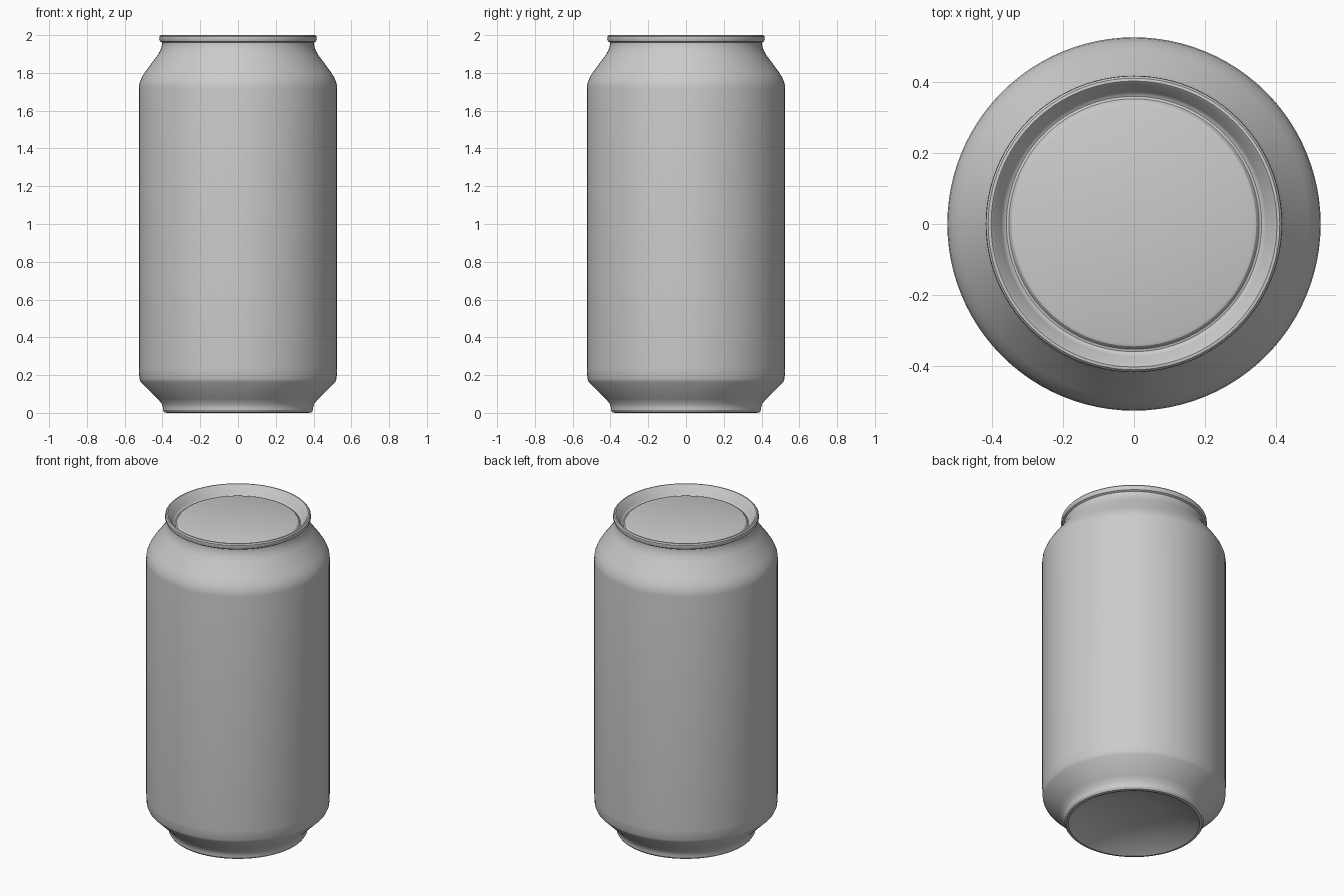
import bpy, bmesh, math

cube = bpy.data.objects.get("Cube")
if cube:
    bpy.data.objects.remove(cube, do_unlink=True)

metal = bpy.data.materials.new("plain grey metal")
metal.use_nodes = True
grey = (0.6, 0.6, 0.6, 1)
metal.diffuse_color = grey
metal.node_tree.nodes["Principled BSDF"].inputs["Base Color"].default_value = grey


def lathe(name, profile, steps=96, angle=30):
    """Spin (radius, height) points around z; end points on the axis close it."""
    bm = bmesh.new()
    verts = [bm.verts.new((r, 0, z)) for r, z in profile]
    edges = [bm.edges.new(pair) for pair in zip(verts, verts[1:])]
    bmesh.ops.spin(bm, geom=verts + edges, cent=(0, 0, 0), axis=(0, 0, 1),
                   angle=math.tau, steps=steps, use_duplicate=False)
    bmesh.ops.remove_doubles(bm, verts=bm.verts, dist=0.0005)
    bmesh.ops.recalc_face_normals(bm, faces=bm.faces)
    mesh = bpy.data.meshes.new(name)
    bm.to_mesh(mesh)
    bm.free()
    mesh.materials.append(metal)
    obj = bpy.data.objects.new(name, mesh)
    bpy.context.collection.objects.link(obj)
    bpy.ops.object.select_all(action='DESELECT')
    obj.select_set(True)
    bpy.context.view_layer.objects.active = obj
    bpy.ops.object.shade_smooth_by_angle(angle=math.radians(angle))
    return obj


# One closed outline, from the underside dome up the wall and over the lid
base = [(0, 0.075), (0.15, 0.07), (0.26, 0.045), (0.36, 0.008), (0.375, 0)]
foot = [(0.39, 0.003), (0.398, 0.015), (0.398, 0.03), (0.405, 0.05), (0.425, 0.075)]
wall = [(0.515, 0.163), (0.522, 0.18), (0.525, 0.24), (0.525, 1.72),
        (0.522, 1.745), (0.51, 1.775)]
neck = [(0.49, 1.807), (0.425, 1.895), (0.41, 1.922), (0.402, 1.95)]
rim = [(0.402, 1.96), (0.412, 1.966), (0.417, 1.978), (0.416, 1.992),
       (0.41, 1.999), (0.402, 2.0), (0.395, 1.994)]
lid = [(0.372, 1.95), (0.366, 1.943), (0.359, 1.94), (0.352, 1.942),
       (0.344, 1.952), (0.336, 1.955), (0, 1.955)]
lathe("can", base + foot + wall + neck + rim + lid)
